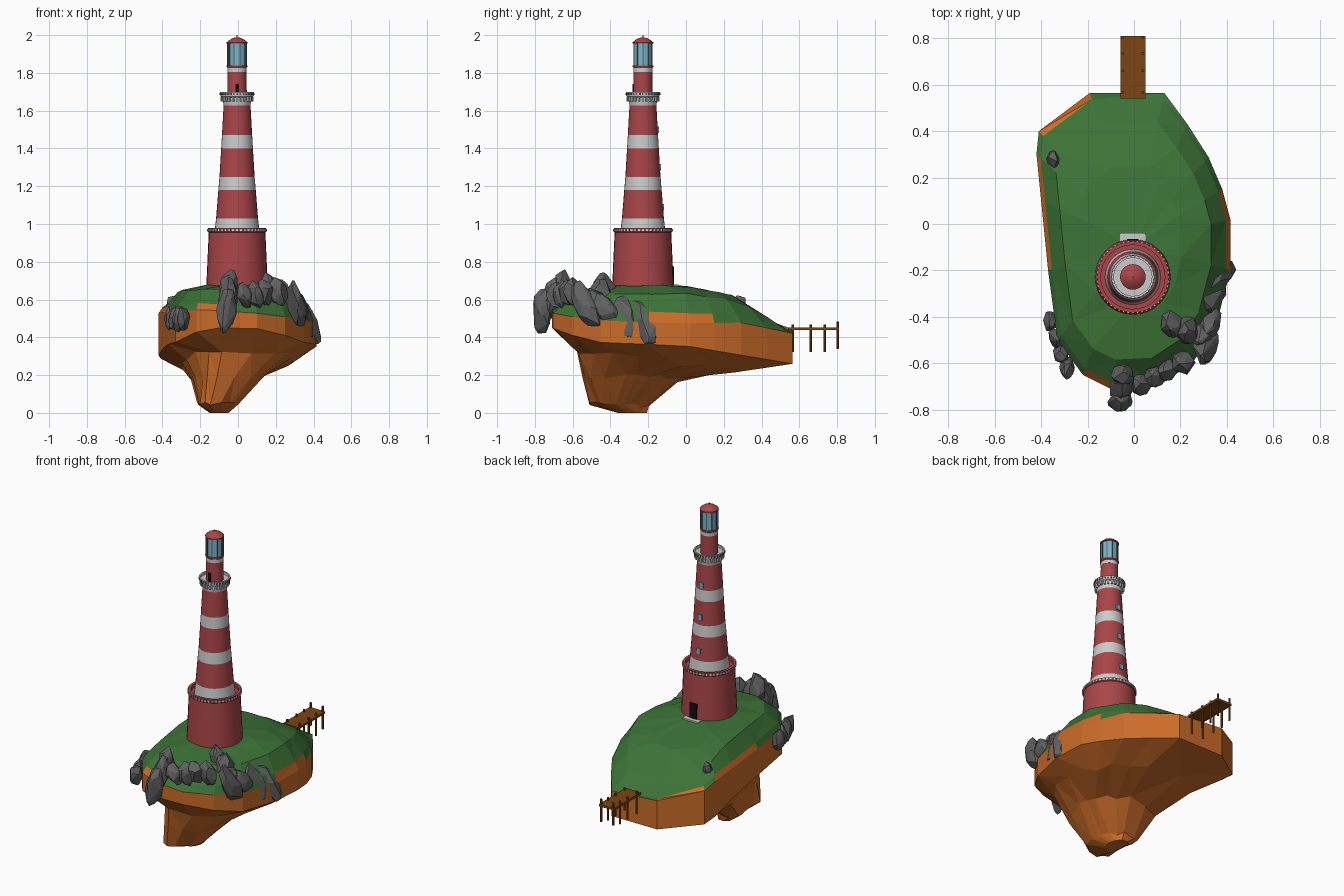
import bpy, bmesh, math, random
from mathutils import Vector, Matrix, Euler

if "Cube" in bpy.data.objects:
    bpy.data.objects.remove(bpy.data.objects["Cube"])

random.seed(7)
CX, CY = -0.005, -0.228          # tower axis


def mat(name, r, g, b):
    m = bpy.data.materials.new(name)
    m.diffuse_color = (r, g, b, 1)
    m.use_nodes = True
    m.node_tree.nodes["Principled BSDF"].inputs["Base Color"].default_value = m.diffuse_color
    return m


RED = mat("red_paint", .40, .06, .065)
WHITE = mat("white_paint", .58, .58, .58)
GREY = mat("dark_stone", .12, .12, .12)
GRASS = mat("grass", .045, .17, .038)
EARTH = mat("earth", .60, .15, .022)
WOOD = mat("wood", .20, .06, .006)
GLASS = mat("glass", .20, .46, .60)
BLACK = mat("doorway", .005, .005, .005)


def finish(bm, name, mats, smooth=False):
    bmesh.ops.recalc_face_normals(bm, faces=bm.faces)
    me = bpy.data.meshes.new(name)
    bm.to_mesh(me)
    bm.free()
    ob = bpy.data.objects.new(name, me)
    bpy.context.collection.objects.link(ob)
    for m in mats:
        me.materials.append(m)
    if smooth:
        bpy.ops.object.select_all(action='DESELECT')
        ob.select_set(True)
        bpy.context.view_layer.objects.active = ob
        bpy.ops.object.shade_smooth_by_angle(angle=math.radians(30))
    return ob


def lathe(name, profile, m, n=32):
    """Spin (radius, z) points round the tower axis."""
    bm = bmesh.new()
    rings = [[bm.verts.new((CX + r * math.cos(t * math.tau / n), CY + r * math.sin(t * math.tau / n), z))
              for t in range(n)] for r, z in profile]
    for a, b in zip(rings, rings[1:]):
        for i in range(n):
            j = (i + 1) % n
            bm.faces.new((a[i], a[j], b[j], b[i]))
    bm.faces.new(rings[0])
    bm.faces.new(rings[-1])
    return finish(bm, name, [m], True)


def add_box(bm, loc, size, rot=0):
    M = Matrix.Translation(loc) @ Matrix.Rotation(rot, 4, 'Z') @ Matrix.Diagonal((*size, 1))
    bmesh.ops.create_cube(bm, size=1, matrix=M)


def box(name, loc, size, m):
    bm = bmesh.new()
    add_box(bm, loc, size)
    return finish(bm, name, [m])


def ring_of_boxes(name, n, r, z, size, m):
    bm = bmesh.new()
    for i in range(n):
        t = i * math.tau / n
        add_box(bm, (CX + r * math.cos(t), CY + r * math.sin(t), z), size, t)
    return finish(bm, name, [m])


def lerp(table, v):
    for (a, za), (b, zb) in zip(table, table[1:]):
        if v <= b:
            return za + (zb - za) * max(0, (v - a) / (b - a))
    return table[-1][1]


# island: plan outline, with heights that depend on y, lofted down and up
RIM = [(.13, .565), (.23, .43), (.32, .29), (.38, .15), (.415, .02), (.415, -.2), (.35, -.45), (.25, -.6),
       (.1, -.7), (-.1, -.71), (-.22, -.65), (-.33, -.5), (-.37, -.2), (-.4, .1), (-.42, .3), (-.41, .4),
       (-.19, .565)]
LOW = [(-.71, .45), (-.5, .375), (0, .355), (.565, .26)]
TURF = [(-.71, .535), (-.4, .51), (.3, .5), (.565, .43)]
RIDGE = [(-.72, .62), (-.6, .675), (0, .672), (.27, .62), (.565, .44)]
N = len(RIM)
turf = lambda x, y: lerp(TURF, y) - .07 * x
J = lambda a: random.uniform(-a, a)


def under(kx, ox, ky, oy, z0, z1, jit):
    return [(ox + kx * x + J(jit), oy + ky * (y + .71) + J(jit),
             z0 + (z1 - z0) * (y + .71) / 1.275 + J(jit)) for x, y in RIM]


def above(k, w, jit):
    pts = []
    for x, y in RIM:
        py = -.08 + (y + .08) * k
        pts.append((x * k, py, turf(x, y) * (1 - w) + lerp(RIDGE, py) * w + J(jit)))
    return pts


levels = [under(.12, -.10, .12, -.36, 0, 0, 0), under(.25, -.11, .25, -.51, .05, .04, .012),
          under(.45, -.05, .39, -.53, .20, .18, .018), under(.72, 0, .65, -.57, .33, .225, .015),
          [(x, y, lerp(LOW, y)) for x, y in RIM], [(x, y, turf(x, y)) for x, y in RIM],
          above(.955, .28, .006), above(.8, .8, .008), above(.5, 1, .006)]
ROCKY = {3, 4, 9, 12, 13, 15}     # turf-edge patches that stay bare earth
bm = bmesh.new()
rings = [[bm.verts.new(p) for p in lv] for lv in levels]
for k, (a, b) in enumerate(zip(rings, rings[1:])):
    for i in range(N):
        j = (i + 1) % N
        f = bm.faces.new((a[i], a[j], b[j], b[i]))
        f.material_index = 1 if k < 5 or (k == 5 and i in ROCKY) else 0
bm.faces.new(rings[0]).material_index = 1
top = bm.verts.new((0, -.1, .68))
for i in range(N):
    bm.faces.new((rings[-1][i], rings[-1][(i + 1) % N], top))
bmesh.ops.triangulate(bm, faces=bm.faces[:], quad_method='SHORT_EDGE')
finish(bm, "island", [GRASS, EARTH])

# boulders in chains: start, end, count, full size, tilt about x and y
CHAINS = [((-.06, -.76, .54), (-.05, -.65, .66), 3, (.1, .1, .22), 0, 0),
          ((.03, -.69, .62), (.21, -.6, .64), 4, (.1, .1, .16), 0, -.3),
          ((.16, -.43, .66), (.29, -.48, .58), 3, (.11, .12, .18), .2, -.1),
          ((.31, -.52, .57), (.37, -.22, .48), 4, (.1, .13, .26), .4, -.3),
          ((-.36, -.42, .5), (-.29, -.62, .5), 4, (.065, .1, .14), 0, .1),
          ((-.35, .28, .59), (-.35, .28, .59), 1, (.05, .07, .07), .2, .2)]
for c, (p, q, count, s, rx, ry) in enumerate(CHAINS):
    for k in range(count):
        bm = bmesh.new()
        for _ in range(34):
            v = Vector([random.gauss(0, 1) for _ in range(3)]).normalized()
            bm.verts.new(v * random.uniform(.46, .54))
        bmesh.ops.convex_hull(bm, input=bm.verts[:])
        bmesh.ops.delete(bm, geom=[v for v in bm.verts if not v.link_faces], context='VERTS')
        size = Vector(s) * random.uniform(.9, 1.1)
        bm.transform(Matrix.Translation(Vector(p).lerp(Vector(q), k / max(1, count - 1)))
                     @ Euler((rx + J(.15), ry + J(.15), 0)).to_matrix().to_4x4() @ Matrix.Diagonal((*size, 1)))
        finish(bm, f"boulder_{c + 1}_{k + 1}", [GREY])

# tower base with parapet
lathe("tower_base", [(.165, .62), (.150, .955), (.154, .96), (.154, .978), (.138, .978), (.138, .955)], RED)
ring_of_boxes("base_dentils", 48, .154, .967, (.008, .010, .014), WHITE)

# striped shaft
SHAFT = [(.95, .120), (1.03, .111), (1.18, .099), (1.25, .093), (1.40, .084), (1.47, .080), (1.63, .071)]
for k, ((z0, r0), (z1, r1)) in enumerate(zip(SHAFT, SHAFT[1:])):
    lathe(f"shaft_band_{k + 1}", [(r0, z0), (r1, z1)], RED if k % 2 else WHITE)

# gallery
lathe("gallery", [(.071, 1.628), (.078, 1.67), (.088, 1.675), (.088, 1.682)], WHITE)
ring_of_boxes("gallery_brackets", 24, .080, 1.661, (.014, .010, .024), WHITE)
lathe("gallery_parapet", [(.088, 1.678), (.091, 1.698), (.082, 1.698), (.082, 1.68)], WHITE)
ring_of_boxes("gallery_trim", 32, .090, 1.688, (.006, .008, .012), GREY)

# lantern
lathe("lantern_drum", [(.052, 1.66), (.050, 1.805)], RED)
lathe("lantern_band", [(.051, 1.805), (.051, 1.828)], WHITE)
lathe("lantern_sill", [(.051, 1.828), (.055, 1.832), (.055, 1.840)], RED)
lathe("lantern_glass", [(.050, 1.838), (.050, 1.958)], GLASS, 10)
ring_of_boxes("lantern_bars", 10, .050, 1.898, (.006, .005, .12), GREY)
lathe("lantern_roof", [(.055, 1.955), (.055, 1.962), (.039, 1.975), (.020, 1.985), (.005, 1.988)], RED)
lathe("roof_spike", [(.003, 1.98), (.002, 2.0)], GREY, 8)

# doors, step and windows
box("front_door", (CX, CY + .152, .725), (.05, .024, .10), BLACK)
box("door_step", (CX, CY + .172, .670), (.11, .035, .018), WHITE)
box("gallery_door", (CX, CY - .048, 1.705), (.018, .012, .07), BLACK)
for k, (z, r) in enumerate([(1.09, .105), (1.30, .089), (1.50, .078)]):
    box(f"window_{k + 1}", (CX, CY + r, z), (.026, .012, .034), GLASS)

# jetty
box("jetty_deck", (-.005, .675, .445), (.108, .27, .014), WOOD)
bm = bmesh.new()
for y, z in ((.566, .395), (.66, .395), (.735, .395), (.803, .412)):
    for x in (-.048, .038):
        bmesh.ops.create_cone(bm, cap_ends=True, segments=8, radius1=.0065, radius2=.0065, depth=.146,
                              matrix=Matrix.Translation((x, y, z)))
finish(bm, "jetty_posts", [WOOD])
